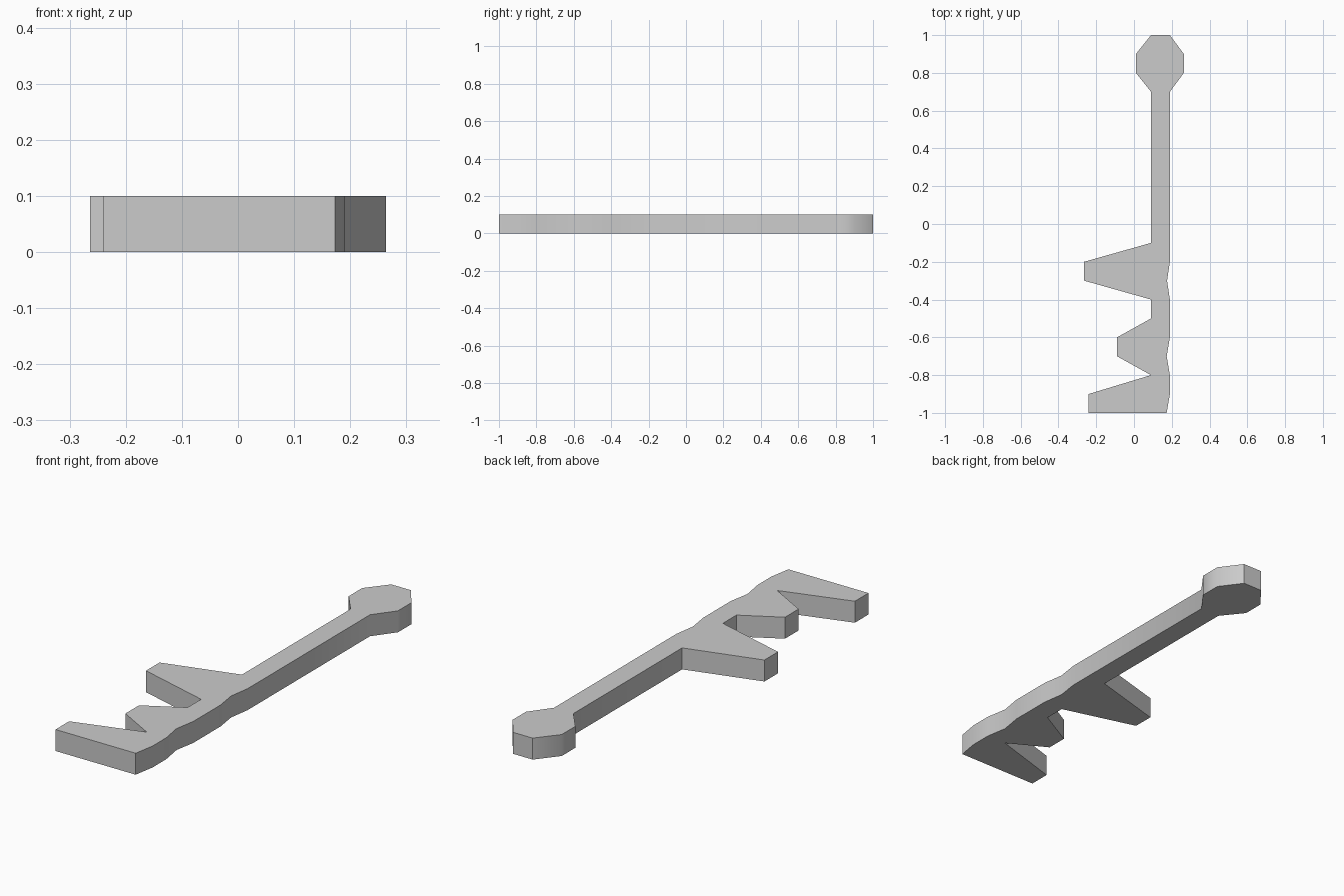
import bpy, bmesh, math

if "Cube" in bpy.data.objects:
    bpy.data.objects.remove(bpy.data.objects["Cube"])

THICKNESS = 0.1

# Key outline, counter-clockwise from the bottom right corner
right_edge = [(0.173, -1.0), (0.19, -0.9), (0.19, -0.8), (0.173, -0.7), (0.19, -0.6),
              (0.19, -0.4), (0.175, -0.3), (0.19, -0.2)]
head = [(0.19, 0.7), (0.264, 0.8), (0.264, 0.9), (0.19, 1.0),
        (0.09, 1.0), (0.01, 0.9), (0.01, 0.8), (0.09, 0.7)]


def tooth(top, reach, root=0.09):
    """Tapered tooth pointing to -x, starting at height top."""
    return [(root, top), (reach, top - 0.1), (reach, top - 0.2), (root, top - 0.3)]


teeth = tooth(-0.1, -0.264) + tooth(-0.5, -0.09)
end_tooth = [(-0.24, -0.9), (-0.24, -1.0)]
outline = right_edge + head + teeth + end_tooth

# Flat profile extruded upwards
bm = bmesh.new()
base = bm.faces.new([bm.verts.new((x, y, 0)) for x, y in outline])
top = bmesh.ops.extrude_face_region(bm, geom=[base], use_keep_orig=True)
bmesh.ops.translate(bm, vec=(0, 0, THICKNESS),
                    verts=[g for g in top["geom"] if isinstance(g, bmesh.types.BMVert)])
bmesh.ops.recalc_face_normals(bm, faces=bm.faces)

mesh = bpy.data.meshes.new("key")
bm.to_mesh(mesh)
bm.free()
key = bpy.data.objects.new("key", mesh)
bpy.context.collection.objects.link(key)

# Soft shading along the rim, sharp edges elsewhere
bpy.context.view_layer.objects.active = key
key.select_set(True)
bpy.ops.object.shade_smooth_by_angle(angle=math.radians(45))
